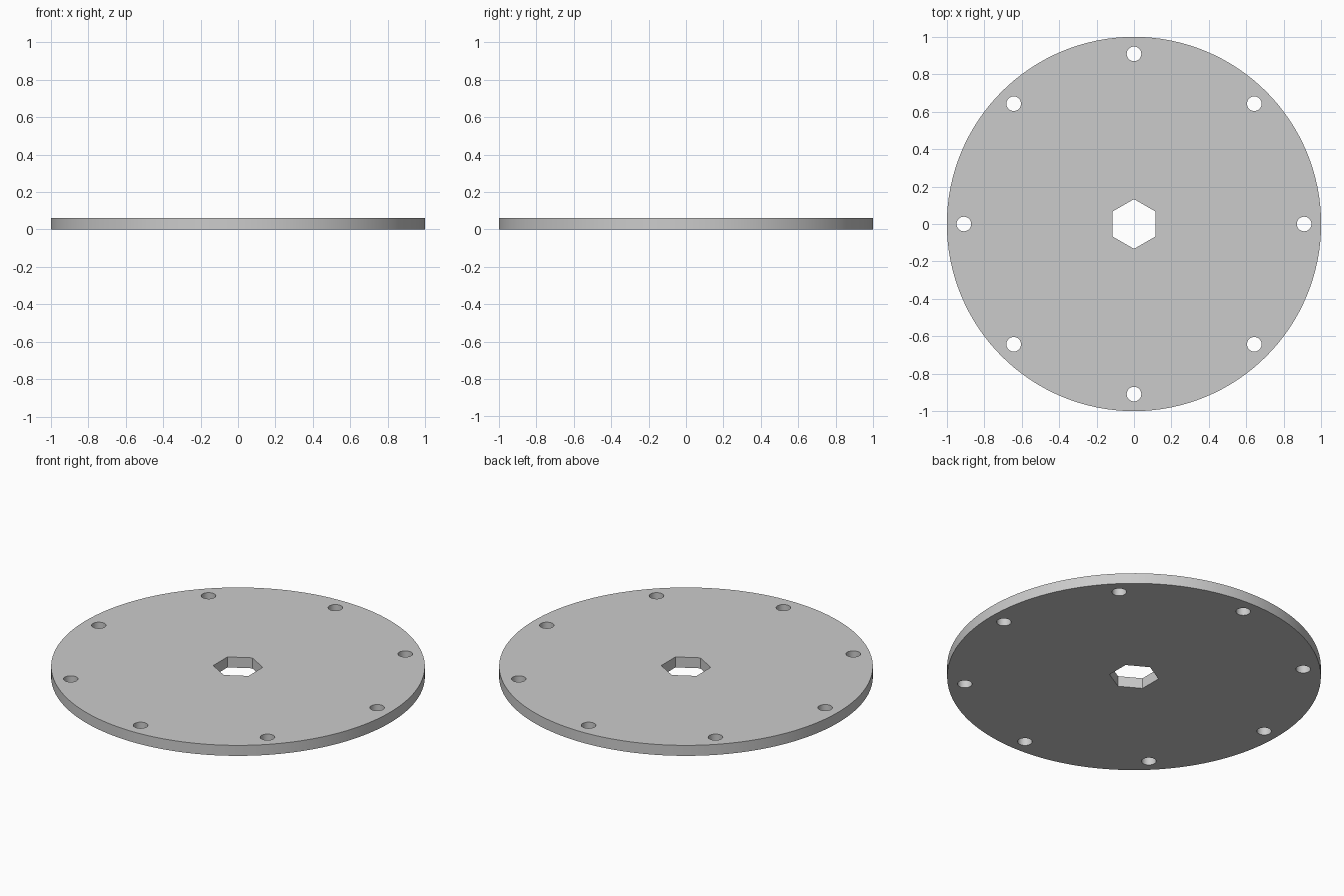
import bpy, bmesh
from math import sin, cos, pi, radians

if "Cube" in bpy.data.objects:
    bpy.data.objects.remove(bpy.data.objects["Cube"])

THICKNESS = 0.062
bm = bmesh.new()


def ring(cx, cy, radius, sides, turn=0.0):
    """Closed loop of edges on z = 0."""
    vs = [bm.verts.new((cx + radius * cos(turn + 2 * pi * i / sides),
                        cy + radius * sin(turn + 2 * pi * i / sides), 0))
          for i in range(sides)]
    for a, b in zip(vs, vs[1:] + vs[:1]):
        bm.edges.new((a, b))


# Outer rim
ring(0, 0, 1.0, 128)

# Hexagonal shaft hole, points along y
ring(0, 0, 0.133, 6, pi / 2)

# Eight bolt holes near the rim
for k in range(8):
    a = k * pi / 4
    ring(0.909 * cos(a), 0.909 * sin(a), 0.039, 32)

# Fill the outline and raise it to full thickness
bmesh.ops.triangle_fill(bm, edges=bm.edges[:], use_beauty=True, normal=(0, 0, 1))
result = bmesh.ops.extrude_face_region(bm, geom=bm.faces[:], use_keep_orig=True)
top = [g for g in result["geom"] if isinstance(g, bmesh.types.BMVert)]
bmesh.ops.translate(bm, verts=top, vec=(0, 0, THICKNESS))
bmesh.ops.recalc_face_normals(bm, faces=bm.faces[:])

mesh = bpy.data.meshes.new("round_plate")
bm.to_mesh(mesh)
bm.free()
plate = bpy.data.objects.new("round_plate", mesh)
bpy.context.collection.objects.link(plate)

# Smooth round walls, sharp edges
bpy.context.view_layer.objects.active = plate
plate.select_set(True)
bpy.ops.object.shade_smooth_by_angle(angle=radians(30))
